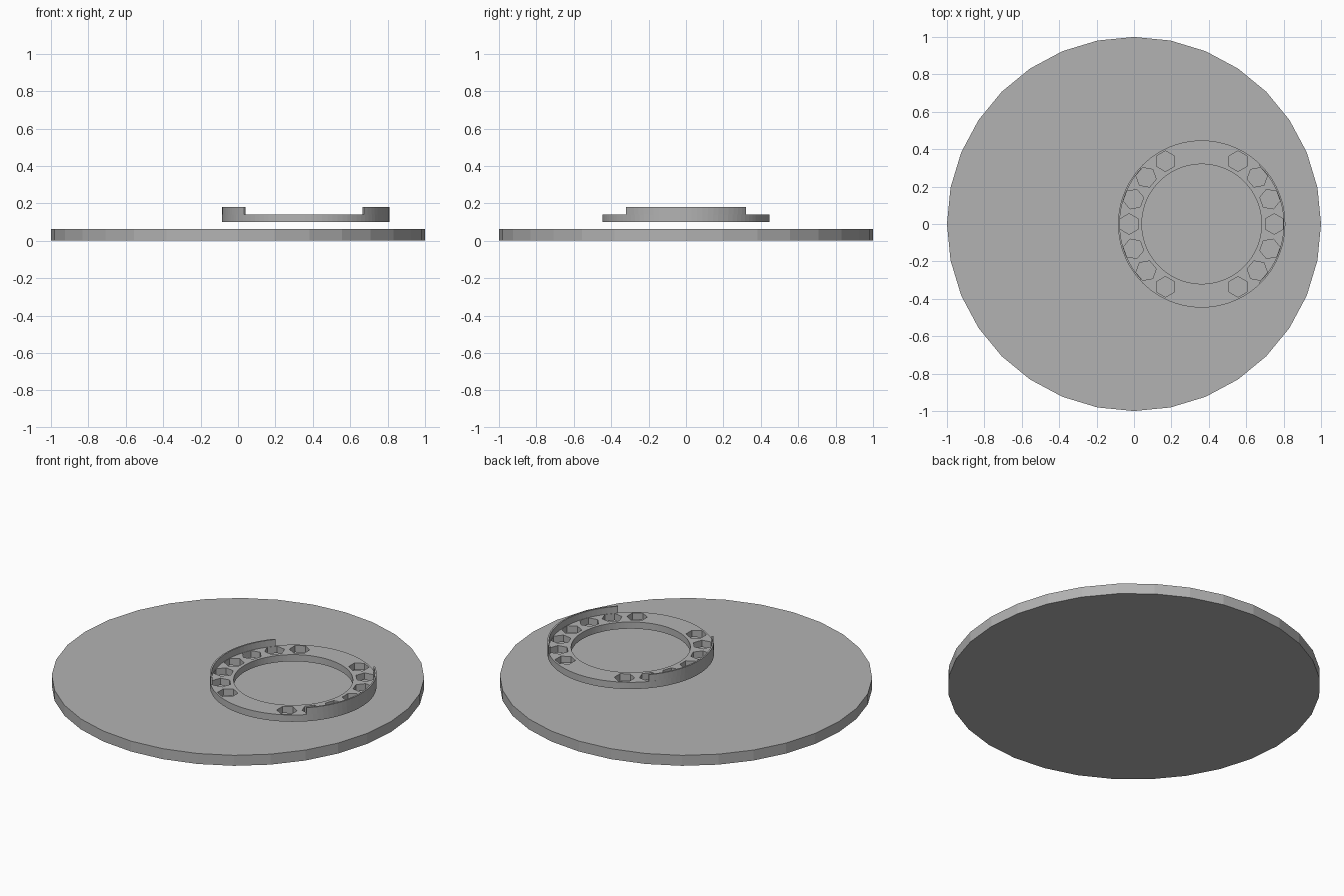
import bpy, bmesh
from math import cos, sin, pi, radians

if "Cube" in bpy.data.objects:
    bpy.data.objects.remove(bpy.data.objects["Cube"])

CENTRE_X = 0.362
OUTER, INNER, WALL_INNER = 0.447, 0.32, 0.438
RING_BOTTOM, RING_TOP, WALL_TOP = 0.10, 0.14, 0.18

grey = bpy.data.materials.new("plain_grey")
grey.use_nodes = True
colour = (0.45, 0.45, 0.45, 1)
grey.diffuse_color = colour
grey.node_tree.nodes["Principled BSDF"].inputs["Base Color"].default_value = colour


def make_object(name, bm):
    bmesh.ops.recalc_face_normals(bm, faces=bm.faces)
    mesh = bpy.data.meshes.new(name)
    bm.to_mesh(mesh)
    bm.free()
    mesh.materials.append(grey)
    obj = bpy.data.objects.new(name, mesh)
    bpy.context.collection.objects.link(obj)
    return obj


def add_prism(bm, cx, cy, radius, sides, low, high, turn=0):
    pts = [(cx + radius * cos(turn + 2 * pi * i / sides),
            cy + radius * sin(turn + 2 * pi * i / sides)) for i in range(sides)]
    bottom = [bm.verts.new((x, y, low)) for x, y in pts]
    top = [bm.verts.new((x, y, high)) for x, y in pts]
    bm.faces.new(bottom[::-1])
    bm.faces.new(top)
    for i in range(sides):
        j = (i + 1) % sides
        bm.faces.new((bottom[i], bottom[j], top[j], top[i]))


def sweep_ring(name, inner, outer, low, high, start, end, steps):
    """Rectangular section swept round the ring axis; closes on a full turn."""
    bm = bmesh.new()
    full = end - start >= 360
    loops = []
    for i in range(steps if full else steps + 1):
        a = radians(start + (end - start) * i / steps)
        loops.append([bm.verts.new((CENTRE_X + r * cos(a), r * sin(a), z))
                      for r, z in ((inner, low), (outer, low), (outer, high), (inner, high))])
    for i in range(steps):
        a, b = loops[i], loops[(i + 1) % len(loops)]
        for k in range(4):
            n = (k + 1) % 4
            bm.faces.new((a[k], b[k], b[n], a[n]))
    if not full:
        bm.faces.new(loops[0])
        bm.faces.new(loops[-1][::-1])
    return make_object(name, bm)


# Round base plate
bm = bmesh.new()
add_prism(bm, 0, 0, 1, 32, 0, 0.062)
make_object("base_plate", bm)

# Flat ring floating over the plate
ring = sweep_ring("ring", INNER, OUTER, RING_BOTTOM, RING_TOP, 0, 360, 96)

# Hexagonal holes, seven on each side of the ring
bm = bmesh.new()
for side in (0, 180):
    for step in range(-3, 4):
        a = radians(side + 20 * step)
        add_prism(bm, CENTRE_X + 0.388 * cos(a), 0.388 * sin(a), 0.055, 6,
                  RING_BOTTOM - 0.02, RING_TOP + 0.02, a + pi / 2)
cutter = make_object("hole_cutter", bm)
cutter.hide_render = True
cut = ring.modifiers.new("holes", 'BOOLEAN')
cut.operation = 'DIFFERENCE'
cut.object = cutter
cut.solver = 'EXACT'
bpy.context.view_layer.update()
evaluated = ring.evaluated_get(bpy.context.evaluated_depsgraph_get())
cut_mesh = bpy.data.meshes.new_from_object(evaluated)
ring.modifiers.clear()
ring.data = cut_mesh
bpy.data.objects.remove(cutter)

# Thin upright walls along the outer edge
sweep_ring("left_wall", WALL_INNER, OUTER, RING_TOP, WALL_TOP, -46, 46, 24)
sweep_ring("right_wall", WALL_INNER, OUTER, RING_TOP, WALL_TOP, 180 - 42.5, 180 + 42.5, 24)
